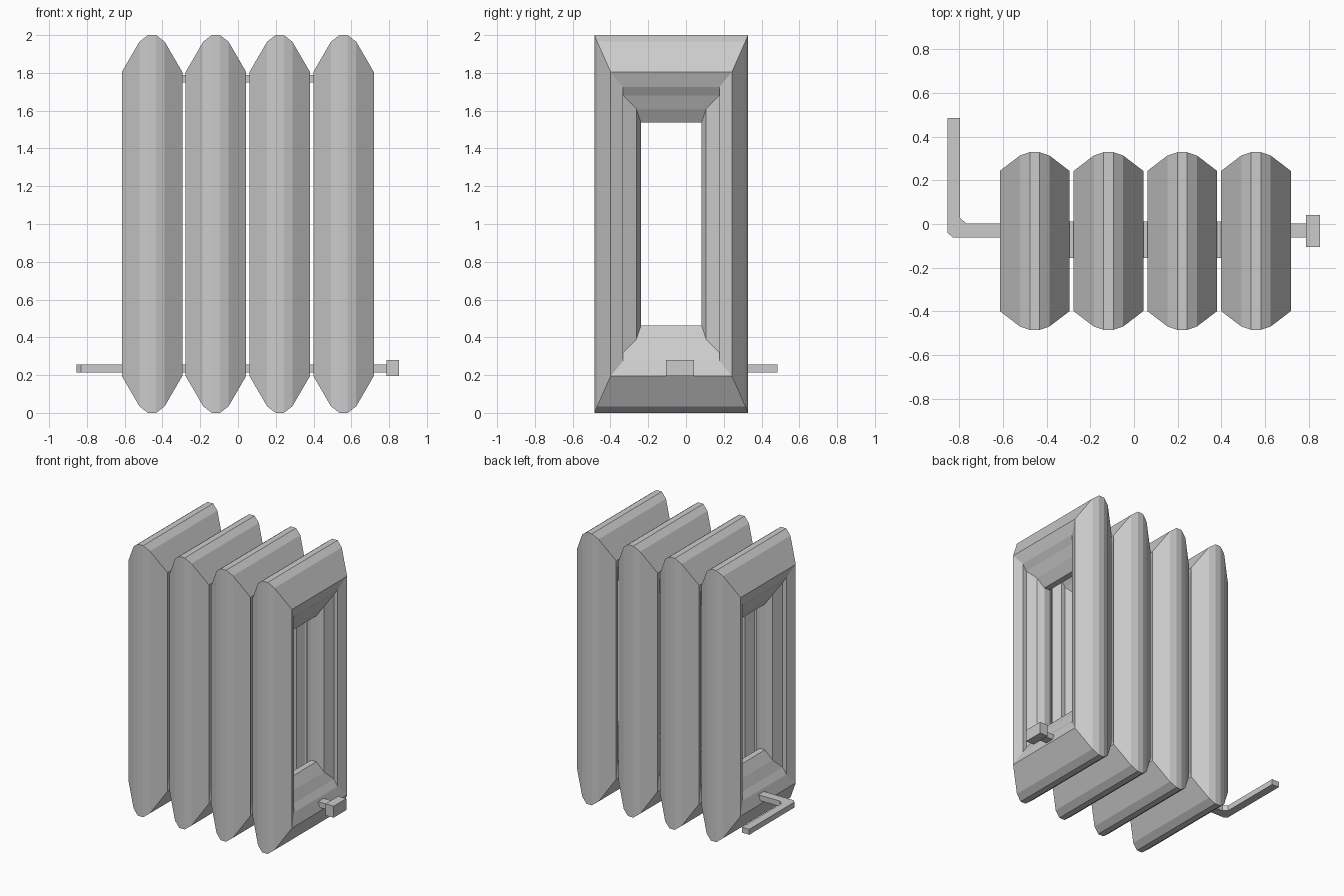
import bpy

if "Cube" in bpy.data.objects:
    bpy.data.objects.remove(bpy.data.objects["Cube"])

CY = -0.078      # y centre of the radiator body
PITCH = 0.338
FIRST = -0.455


def make_mesh(name, verts, faces):
    me = bpy.data.meshes.new(name)
    me.from_pydata(verts, [], faces)
    me.update()
    ob = bpy.data.objects.new(name, me)
    bpy.context.collection.objects.link(ob)
    return ob


def box(name, x, y, z):
    bpy.ops.mesh.primitive_cube_add(
        size=1, location=[(a + b) / 2 for a, b in (x, y, z)])
    ob = bpy.context.object
    ob.name = name
    ob.scale = [b - a for a, b in (x, y, z)]
    return ob


# Half profile of a section, outer ridge to inner ridge: x, half y, bottom z
half = [(0.022, 0.407, 0.0), (0.067, 0.392, 0.035), (0.16, 0.321, 0.195),
        (0.13, 0.255, 0.275), (0.10, 0.255, 0.32), (0.067, 0.185, 0.39),
        (0.022, 0.16, 0.463)]
profile = half + [(-x, y, z) for x, y, z in reversed(half)]


# Radiator sections: profile carried around a rectangular frame
def section(name, cx):
    n = len(profile)
    verts, faces = [], []
    for sy, top in ((-1, False), (1, False), (1, True), (-1, True)):
        for x, hy, z in profile:
            verts.append((cx + x, CY + sy * hy, 2.0 - z if top else z))
    for c in range(4):
        d = (c + 1) % 4
        for i in range(n):
            j = (i + 1) % n
            faces.append((c * n + i, c * n + j, d * n + j, d * n + i))
    ob = make_mesh(name, verts, faces)
    # consistent outward normals
    bpy.context.view_layer.objects.active = ob
    ob.select_set(True)
    bpy.ops.object.mode_set(mode='EDIT')
    bpy.ops.mesh.select_all(action='SELECT')
    bpy.ops.mesh.normals_make_consistent(inside=False)
    bpy.ops.object.mode_set(mode='OBJECT')
    ob.select_set(False)
    return ob


for k in range(4):
    section(f"section_{k + 1}", FIRST + k * PITCH)

# Connectors bridging neighbouring sections near the top
for k in range(3):
    mid = FIRST + (k + 0.5) * PITCH
    box(f"connector_{k + 1}", (mid - 0.03, mid + 0.03), (-0.155, 0.012), (1.75, 1.79))

# Supply pipe with a chamfered bend towards the wall
outline = [(0.80, -0.062), (-0.83, -0.062), (-0.855, -0.04), (-0.855, 0.485),
           (-0.797, 0.485), (-0.797, 0.028), (-0.768, 0.002), (0.80, 0.002)]
m = len(outline)
pv = [(x, y, z) for z in (0.215, 0.255) for x, y in outline]
# outline runs clockwise seen from above
pf = [tuple(range(m)), tuple(reversed(range(m, 2 * m)))]
pf += [(i, i + m, (i + 1) % m + m, (i + 1) % m) for i in range(m)]
make_mesh("supply_pipe", pv, pf)

# Valve knob on the right end
box("valve_knob", (0.787, 0.853), (-0.105, 0.042), (0.195, 0.28))
